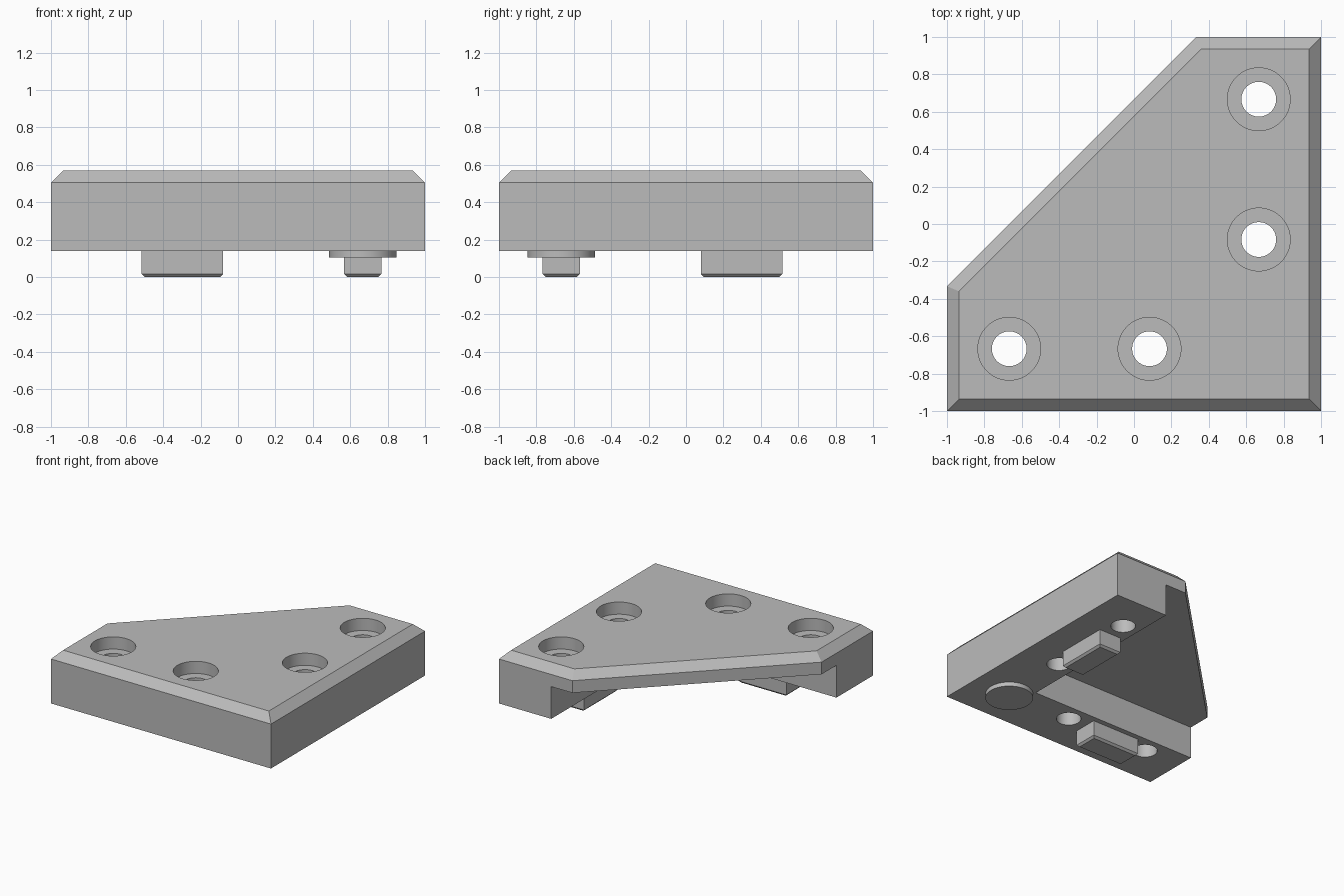
import bpy, bmesh, math
from mathutils import Vector

cube = bpy.data.objects.get("Cube")
if cube:
    bpy.data.objects.remove(cube, do_unlink=True)

BASE, TOP, CHAMFER = 0.14, 0.57, 0.065
ARM = 0.525        # inner wall of both arms
CENTRE = 0.667     # centre line of both arms
SHELF = 0.405      # underside of the thin web

grey = bpy.data.materials.new("plain_grey")
grey.use_nodes = True
colour = (0.5, 0.5, 0.5, 1)
grey.diffuse_color = colour
grey.node_tree.nodes["Principled BSDF"].inputs["Base Color"].default_value = colour


def prism(name, outline, z0, z1, bevel=0, bevel_z=None):
    """Extrude an outline upwards and chamfer the rim lying at bevel_z."""
    bm = bmesh.new()
    face = bm.faces.new([bm.verts.new((x, y, z0)) for x, y in outline])
    ext = bmesh.ops.extrude_face_region(bm, geom=[face])
    verts = [v for v in ext["geom"] if isinstance(v, bmesh.types.BMVert)]
    bmesh.ops.translate(bm, verts=verts, vec=Vector((0, 0, z1 - z0)))
    bmesh.ops.recalc_face_normals(bm, faces=bm.faces[:])
    if bevel:
        rim = [e for e in bm.edges if all(abs(v.co.z - bevel_z) < 1e-5 for v in e.verts)]
        bmesh.ops.bevel(bm, geom=rim, offset=bevel, offset_type='OFFSET',
                        segments=1, profile=0.5, affect='EDGES')
    mesh = bpy.data.meshes.new(name)
    bm.to_mesh(mesh)
    bm.free()
    mesh.materials.append(grey)
    obj = bpy.data.objects.new(name, mesh)
    bpy.context.collection.objects.link(obj)
    return obj


def rect(x0, x1, y0, y1):
    return [(x0, y0), (x1, y0), (x1, y1), (x0, y1)]


def circle(x, y, r, n=64):
    return [(x + r * math.cos(math.tau * i / n), y + r * math.sin(math.tau * i / n))
            for i in range(n)]


def select(obj):
    bpy.ops.object.select_all(action='DESELECT')
    obj.select_set(True)
    bpy.context.view_layer.objects.active = obj


def cut(target, cutter):
    cutter.hide_render = True
    mod = target.modifiers.new("cut", 'BOOLEAN')
    mod.operation, mod.solver, mod.object = 'DIFFERENCE', 'EXACT', cutter
    select(target)
    bpy.ops.object.modifier_apply(modifier=mod.name)
    bpy.data.objects.remove(cutter, do_unlink=True)


# Corner plate with a chamfered top rim
third = 0.333
plate = prism("corner_plate", [(-1, -1), (1, -1), (1, 1), (third, 1), (-1, -third)],
              BASE, TOP, CHAMFER, TOP)

# Hollow under the web, leaving two thick arms
cut(plate, prism("hollow_cutter", rect(-2, ARM, -ARM, 2), 0, SHELF))

# Counterbored screw holes, mirrored across the diagonal
for along in (-CENTRE, 0.083):
    for x, y in ((along, -CENTRE), (CENTRE, -along)):
        cut(plate, prism("hole_cutter", circle(x, y, 0.093), 0, 1))
        cut(plate, prism("counterbore_cutter", circle(x, y, 0.168), TOP - 0.1, 1))

# Round locating boss under the corner
boss = prism("corner_boss", circle(CENTRE, -CENTRE, 0.18), 0.105, BASE + 0.01)

# Locating keys under each arm, chamfered at the bottom
near, far, half = 0.08, 0.515, 0.1
prism("front_key", rect(-far, -near, -CENTRE - half, -CENTRE + half),
      0, BASE + 0.01, 0.016, 0)
prism("side_key", rect(CENTRE - half, CENTRE + half, near, far),
      0, BASE + 0.01, 0.016, 0)

# Smooth the round walls, keep the hard edges
for obj in (plate, boss):
    select(obj)
    bpy.ops.object.shade_smooth_by_angle(angle=math.radians(30))
